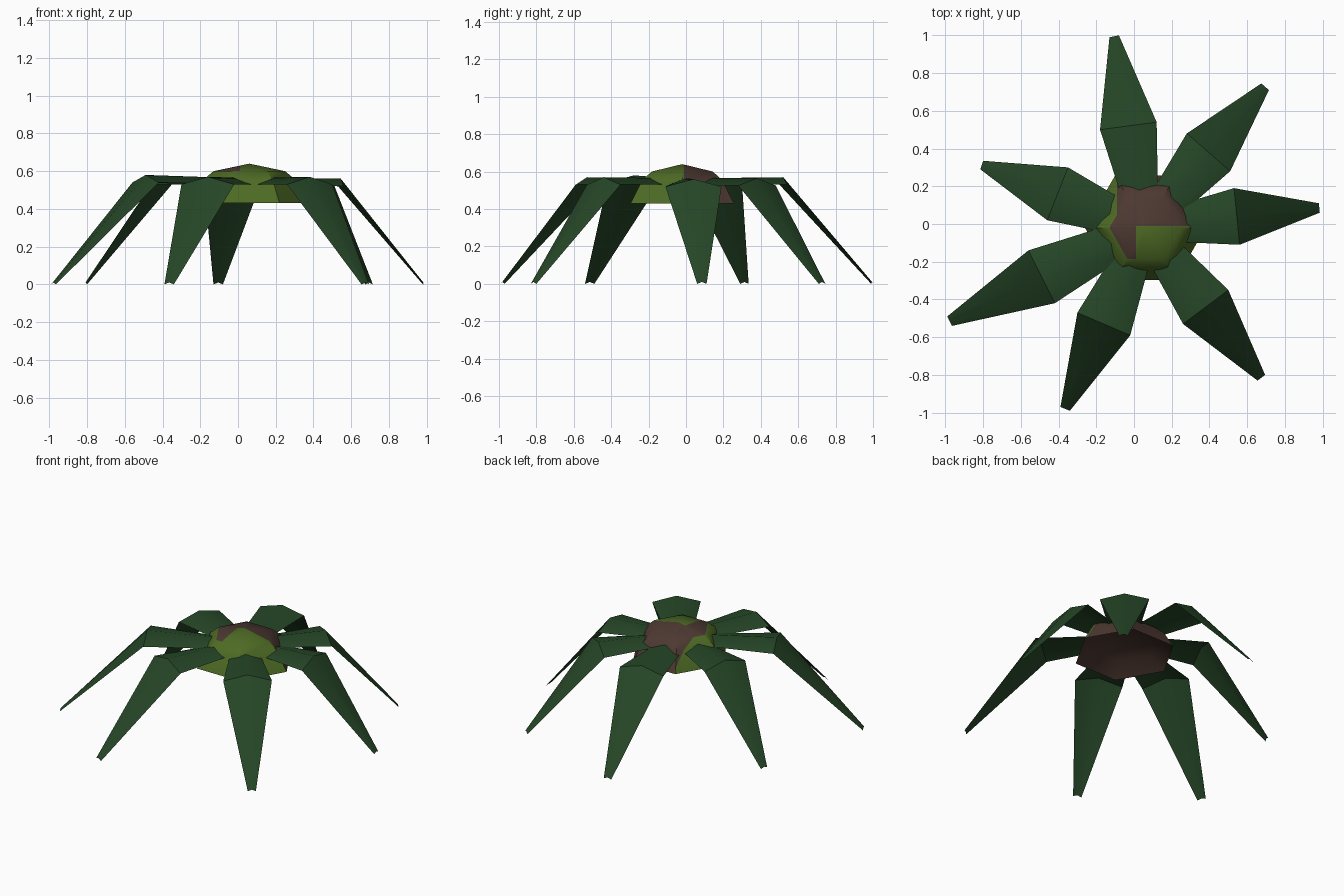
import bpy, bmesh, math
from mathutils import Vector

if "Cube" in bpy.data.objects:
    bpy.data.objects.remove(bpy.data.objects["Cube"])


def material(name, rgb):
    m = bpy.data.materials.new(name)
    m.diffuse_color = (*rgb, 1)
    m.use_nodes = True
    m.node_tree.nodes["Principled BSDF"].inputs["Base Color"].default_value = m.diffuse_color
    return m


LEAF = material("dark leaf green", (0.019, 0.062, 0.020))
MOSS = material("moss green", (0.075, 0.145, 0.018))
BROWN = material("bark brown", (0.075, 0.040, 0.031))
CENTRE = Vector((0.06, -0.02, 0))


def finish(bm, name, mats, angle):
    mesh = bpy.data.meshes.new(name)
    bm.to_mesh(mesh)
    bm.free()
    ob = bpy.data.objects.new(name, mesh)
    bpy.context.collection.objects.link(ob)
    for m in mats:
        mesh.materials.append(m)
    bpy.ops.object.select_all(action='DESELECT')
    ob.select_set(True)
    bpy.context.view_layer.objects.active = ob
    bpy.ops.object.shade_smooth_by_angle(angle=math.radians(angle))
    return ob


# Six-sided crown: outer dome rings, then a hollow underside
def crown():
    bm = bmesh.new()
    profile = [(0.32, 0.43), (0.25, 0.55), (0.19, 0.60)]
    hollow = [(0.32, 0.43), (0.21, 0.50)]

    def shell(rings, apex_z, flip):
        loops = []
        for r, z in rings:
            loops.append([bm.verts.new(CENTRE + Vector((r * math.cos(a), r * math.sin(a), z)))
                          for a in (i * math.tau / 6 for i in range(6))])
        apex = bm.verts.new(CENTRE + Vector((0, 0, apex_z)))
        made = []
        for i in range(6):
            j = (i + 1) % 6
            for lo, hi in zip(loops, loops[1:]):
                made.append(bm.faces.new((lo[i], lo[j], hi[j], hi[i])))
            made.append(bm.faces.new((loops[-1][i], loops[-1][j], apex)))
        for f in made:
            f.material_index = 1 if flip else 0
        if flip:
            bmesh.ops.reverse_faces(bm, faces=made)

    shell(profile, 0.64, False)
    # Cut along the colour borders
    for co, no in (((0.01, 0, 0), (1, 0, 0)), ((-0.09, 0, 0), (1, 0, 0)),
                   ((0, -0.01, 0), (0, 1, 0))):
        bmesh.ops.bisect_plane(bm, geom=bm.verts[:] + bm.edges[:] + bm.faces[:],
                               plane_co=co, plane_no=no)
    for f in bm.faces:
        c = f.calc_center_median()
        if c.z > 0.595:
            moss = c.x > 0.01 and c.y < -0.01
        else:
            moss = c.y < -0.01 or c.x < -0.09
        f.material_index = 0 if moss else 1
    shell(hollow, 0.53, True)
    finish(bm, "crown", (MOSS, BROWN), 40)


# Folded leaf: base, widest bend and tip rows, each left edge / ridge / right edge
def leaf(index, bend_a, bend_b, tip_a, tip_b, ridge_z):
    bm = bmesh.new()
    a, b = Vector(bend_a), Vector(bend_b)
    out = ((a + b) / 2 - CENTRE.xy).normalized()
    side = (a - b).normalized()
    base = CENTRE.xy + out * 0.13
    rows = [(base + side * 0.09, base - side * 0.09, 0.53, 0.565),
            (a, b, ridge_z - 0.04, ridge_z),
            (Vector(tip_a), Vector(tip_b), 0.0, 0.01)]
    grid = []
    for p, q, edge_z, mid_z in rows:
        m = (p + q) / 2
        grid.append([bm.verts.new((*p, edge_z)), bm.verts.new((*m, mid_z)),
                     bm.verts.new((*q, edge_z))])
    for r0, r1 in zip(grid, grid[1:]):
        for i in range(2):
            bm.faces.new((r0[i], r0[i + 1], r1[i + 1], r1[i]))
    for f in bm.faces:
        f.normal_update()
        if f.normal.z < 0:
            f.normal_flip()
    finish(bm, f"leaf_{index}", (LEAF,), 42)


leaves = [
    ((-0.18, 0.50), (0.12, 0.54), (-0.13, 0.99), (-0.08, 1.00), 0.57),
    ((0.28, 0.48), (0.51, 0.28), (0.675, 0.745), (0.715, 0.71), 0.565),
    ((0.53, 0.19), (0.56, -0.11), (0.98, 0.11), (0.985, 0.06), 0.56),
    ((0.50, -0.35), (0.26, -0.53), (0.695, -0.80), (0.655, -0.83), 0.57),
    ((-0.02, -0.59), (-0.30, -0.47), (-0.34, -0.99), (-0.39, -0.97), 0.57),
    ((-0.42, -0.42), (-0.56, -0.14), (-0.965, -0.54), (-0.99, -0.49), 0.58),
    ((-0.46, 0.02), (-0.35, 0.30), (-0.815, 0.29), (-0.80, 0.335), 0.57),
]
crown()
for n, args in enumerate(leaves, 1):
    leaf(n, *args)
